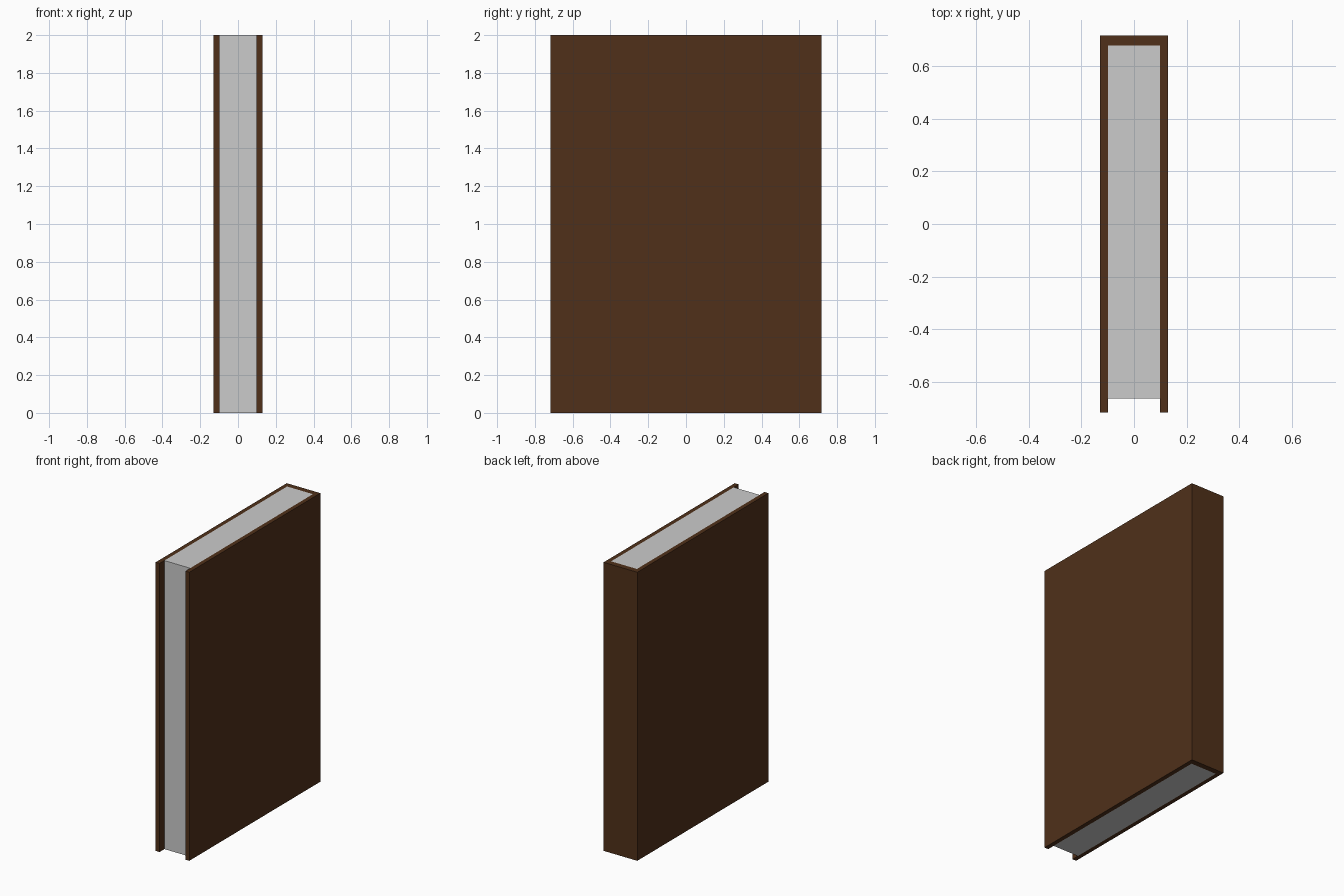
import bpy
import bmesh

if "Cube" in bpy.data.objects:
    bpy.data.objects.remove(bpy.data.objects["Cube"])

HEIGHT = 2.0


def extrude_profile(name, points, z0, z1, material=None):
    """Closed XY outline raised from z0 to z1."""
    bm = bmesh.new()
    face = bm.faces.new([bm.verts.new((x, y, z0)) for x, y in points])
    result = bmesh.ops.extrude_face_region(bm, geom=[face])
    top = [v for v in result["geom"] if isinstance(v, bmesh.types.BMVert)]
    bmesh.ops.translate(bm, verts=top, vec=(0, 0, z1 - z0))
    bmesh.ops.recalc_face_normals(bm, faces=bm.faces)
    mesh = bpy.data.meshes.new(name)
    bm.to_mesh(mesh)
    bm.free()
    if material:
        mesh.materials.append(material)
    obj = bpy.data.objects.new(name, mesh)
    bpy.context.collection.objects.link(obj)
    return obj


leather = bpy.data.materials.new("brown_leather")
leather.diffuse_color = (0.08, 0.03, 0.01, 1)
leather.use_nodes = True
leather.node_tree.nodes["Principled BSDF"].inputs["Base Color"].default_value = leather.diffuse_color

# Cover: two boards joined by the spine at the back
half_w, half_d = 0.129, 0.718
inner_w, spine_y = 0.099, 0.679
right = [(half_w, half_d), (half_w, -half_d), (inner_w, -half_d), (inner_w, spine_y)]
left = [(-x, y) for x, y in reversed(right)]
extrude_profile("cover", right + left, 0, HEIGHT, leather)

# Page block, set back from the fore edge
page_y = -0.665
pages = [(-inner_w, page_y), (inner_w, page_y), (inner_w, spine_y), (-inner_w, spine_y)]
extrude_profile("pages", pages, 0, HEIGHT)
